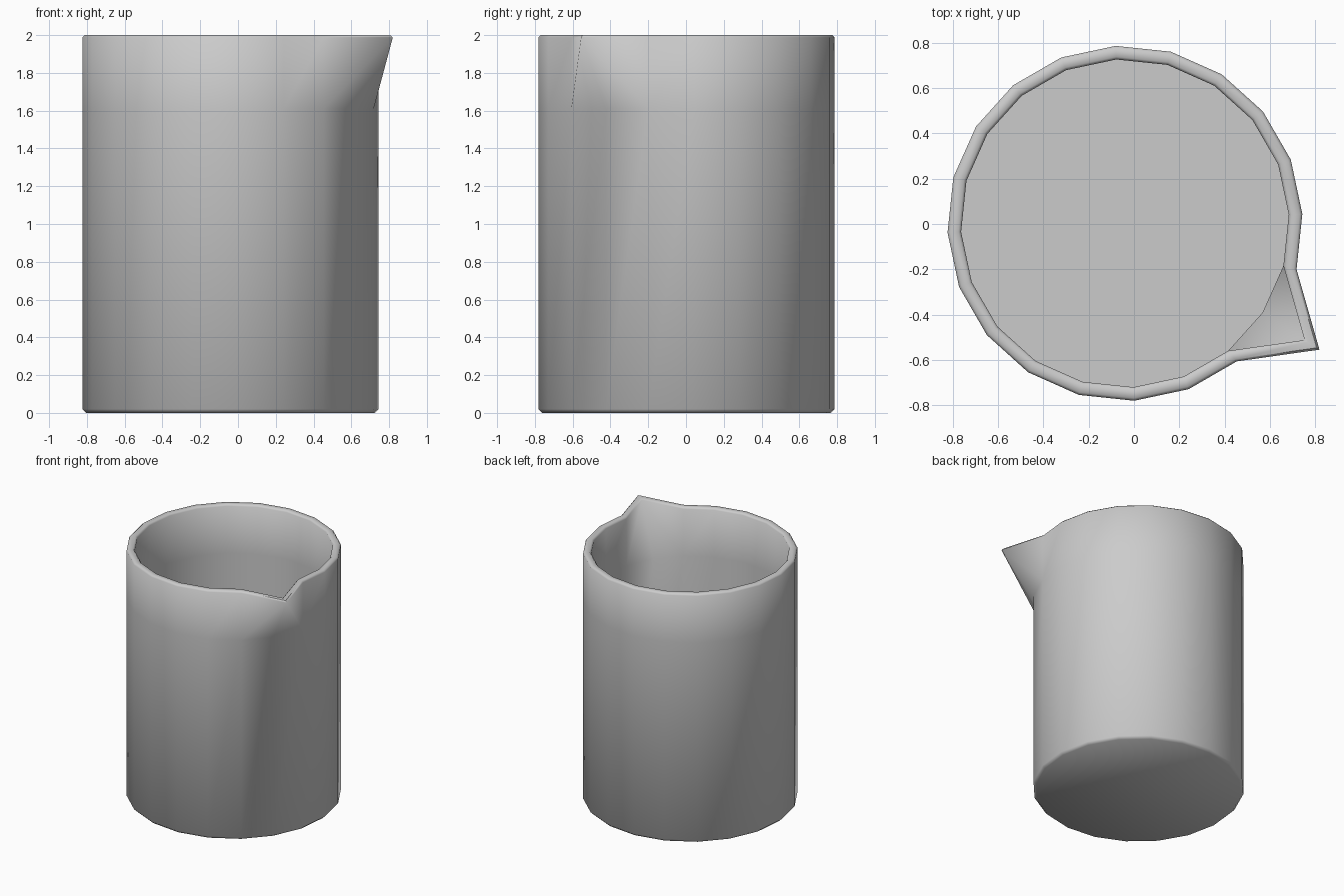
import bpy, bmesh
from math import cos, sin, radians

if "Cube" in bpy.data.objects:
    bpy.data.objects.remove(bpy.data.objects["Cube"])

SIDES = 20
CX, CY = -0.04, 0.003
TIP = 18          # column pulled out into the spout (angle -33 degrees)

# Wall profile, outside bottom -> rim -> inside floor: (radius, z, spout radius)
PROFILE = [
    (0.765, 0.00, 0.765),
    (0.785, 0.02, 0.785),
    (0.785, 1.61, 0.785),
    (0.785, 1.988, 1.025),
    (0.773, 2.00, 1.010),
    (0.737, 2.00, 0.962),
    (0.725, 1.988, 0.947),
    (0.725, 1.61, 0.725),
    (0.725, 0.06, 0.725),
]
OUTER_LIP, INNER_LIP = 2, 6   # profile bands that flare into the spout

bm = bmesh.new()


def ring(radius, z, tip_radius):
    verts = []
    for i in range(SIDES):
        a = radians(3 + 360 * i / SIDES)
        r = tip_radius if i == TIP else radius
        verts.append(bm.verts.new((CX + r * cos(a), CY + r * sin(a), z)))
    return verts


rings = [ring(*p) for p in PROFILE]

# Walls and rim
for k in range(len(rings) - 1):
    lo, hi = rings[k], rings[k + 1]
    for i in range(SIDES):
        j = (i + 1) % SIDES
        a, b, c, d = lo[i], lo[j], hi[j], hi[i]
        if k in (OUTER_LIP, INNER_LIP) and i in (TIP - 1, TIP):
            # Twisted spout quads are split by hand
            if (k == OUTER_LIP and i == TIP) or (k == INNER_LIP and i == TIP - 1):
                tris = ((a, b, d), (b, c, d))
            else:
                tris = ((a, b, c), (a, c, d))
            for t in tris:
                bm.faces.new(t)
        else:
            bm.faces.new((a, b, c, d))

# Underside and inner floor
bm.faces.new(list(reversed(rings[0])))
bm.faces.new(rings[-1])
bmesh.ops.recalc_face_normals(bm, faces=bm.faces)

mesh = bpy.data.meshes.new("beaker")
bm.to_mesh(mesh)
bm.free()
beaker = bpy.data.objects.new("beaker", mesh)
bpy.context.collection.objects.link(beaker)

# Smooth walls with sharp base and spout edges
bpy.context.view_layer.objects.active = beaker
beaker.select_set(True)
bpy.ops.object.shade_smooth_by_angle(angle=radians(50))
